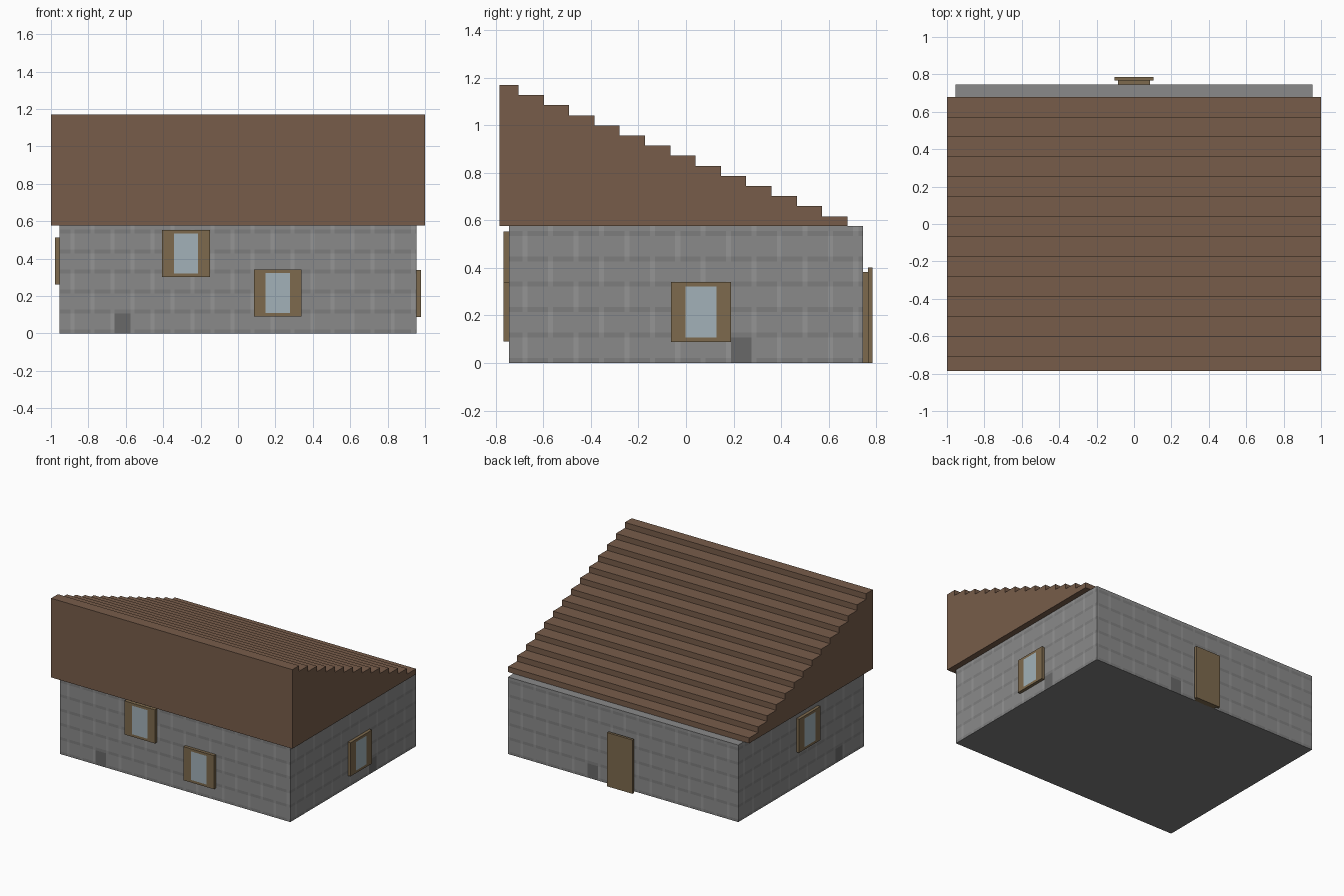
import bpy, bmesh
from mathutils import Vector, Matrix
from math import pi

if "Cube" in bpy.data.objects:
    bpy.data.objects.remove(bpy.data.objects["Cube"])

WX, WY, WH = 0.955, 0.745, 0.577      # wall half sizes and height
PITCH, PIX = 0.107, 0.0213            # stone course pitch and joint width


def mat(name, rgb):
    m = bpy.data.materials.new(name)
    m.diffuse_color = (*rgb, 1)
    m.use_nodes = True
    m.node_tree.nodes["Principled BSDF"].inputs["Base Color"].default_value = m.diffuse_color
    return m


STONE = mat("stone", (0.255, 0.255, 0.255))
SHADE = mat("stone_shadow", (0.205, 0.205, 0.205))
LIGHT = mat("stone_joint", (0.30, 0.30, 0.30))
VENT = mat("stone_dark", (0.14, 0.14, 0.14))
BROWN = mat("roof_brown", (0.185, 0.108, 0.068))
WOOD = mat("wood", (0.205, 0.143, 0.075))
GLASS = mat("glass", (0.36, 0.44, 0.48))


def finish(bm, name, mats):
    bmesh.ops.recalc_face_normals(bm, faces=bm.faces)
    me = bpy.data.meshes.new(name)
    bm.to_mesh(me)
    bm.free()
    for m in mats:
        me.materials.append(m)
    ob = bpy.data.objects.new(name, me)
    bpy.context.collection.objects.link(ob)
    return ob


def add_box(bm, lo, hi):
    lo, hi = Vector(lo), Vector(hi)
    size = hi - lo
    m = Matrix.Translation((lo + hi) / 2) @ Matrix.Diagonal((*size, 1))
    bmesh.ops.create_cube(bm, size=1, matrix=m)


# Stone walls: one closed block, faces split along the courses and joints
def cuts(phase, lo, hi):
    out = {lo, hi}
    for k in range(-25, 26):
        for c in (phase + k * PITCH, phase + k * PITCH - PIX):
            if lo + 0.004 < c < hi - 0.004:
                out.add(c)
    return sorted(out)


def paint(u, z, vent):
    col, du = divmod(u - vent, PITCH)
    row, dz = divmod(z, PITCH)
    col, row = int(col), int(row)
    joint = du > PITCH - PIX
    if row == 0 and col == 0 and not joint:
        return 3
    if dz < PIX:
        return 0 if joint else 1
    return 2 if joint and (col + row) % 2 else 0


zs = [0.0]
for k in range(6):
    zs += [z for z in (k * PITCH + PIX, (k + 1) * PITCH) if z < WH - 0.004]
zs.append(WH)

bm = bmesh.new()
sides = [  # half length, dark stone start, mapping to space
    (WX, -0.66, lambda u, z: (u, -WY, z)),
    (WX, 0.21, lambda u, z: (u, WY, z)),
    (WY, 0.19, lambda u, z: (WX, u, z)),
    (WY, -0.49, lambda u, z: (-WX, u, z)),
]
for half, vent, place in sides:
    us = cuts(vent, -half, half)
    for a, b in zip(us, us[1:]):
        for c, d in zip(zs, zs[1:]):
            f = bm.faces.new([bm.verts.new(place(u, z))
                              for u, z in ((a, c), (b, c), (b, d), (a, d))])
            f.material_index = paint((a + b) / 2, (c + d) / 2, vent)
bmesh.ops.remove_doubles(bm, verts=bm.verts, dist=0.0005)
bmesh.ops.holes_fill(bm, edges=[e for e in bm.edges if e.is_boundary], sides=0)
finish(bm, "stone_walls", [STONE, SHADE, LIGHT, VENT])

# Stepped lean-to roof: stair profile extruded along x
profile = [(-0.785, WH), (-0.785, 1.17)]
for i in range(14):
    y = -0.705 + i * 0.1065
    top = 1.17 - i * 0.0425
    profile += [(y, top), (y, top - 0.0425 if i < 13 else WH)]
bm = bmesh.new()
face = bm.faces.new([bm.verts.new((-1, y, z)) for y, z in profile])
ext = bmesh.ops.extrude_face_region(bm, geom=[face], use_keep_orig=True)
bmesh.ops.translate(bm, vec=(2, 0, 0),
                    verts=[v for v in ext["geom"] if isinstance(v, bmesh.types.BMVert)])
finish(bm, "stepped_roof", [BROWN])


# Windows: box facing -y at its origin, pane drawn into the front face
def window(name, pos, angle):
    bm = bmesh.new()
    add_box(bm, (-0.127, -0.023, -0.126), (0.127, 0.005, 0.126))
    front = min(bm.faces, key=lambda f: f.calc_center_median().y)
    bmesh.ops.inset_individual(bm, faces=[front], thickness=0.02)
    front.material_index = 1
    for v in front.verts:
        v.co.x = 0.065 if v.co.x > 0 else -0.065
        v.co.z = 0.107 if v.co.z > 0 else -0.107
    bmesh.ops.transform(bm, verts=bm.verts,
                        matrix=Matrix.Translation(pos) @ Matrix.Rotation(angle, 4, 'Z'))
    finish(bm, name, [WOOD, GLASS])


window("front_window_upper", (-0.278, -WY, 0.428), 0)
window("front_window_lower", (0.212, -WY, 0.216), 0)
window("right_window", (WX, 0.063, 0.214), pi / 2)
window("left_window", (-WX, -0.07, 0.388), -pi / 2)

# Back door: narrow jamb block with a wider leaf in front
for name, w, y0, y1, h in (("door_jamb", 0.085, 0.74, 0.766, 0.383),
                           ("door_leaf", 0.105, 0.766, 0.785, 0.403)):
    bm = bmesh.new()
    add_box(bm, (-w, y0, 0), (w, y1, h))
    finish(bm, name, [WOOD])
